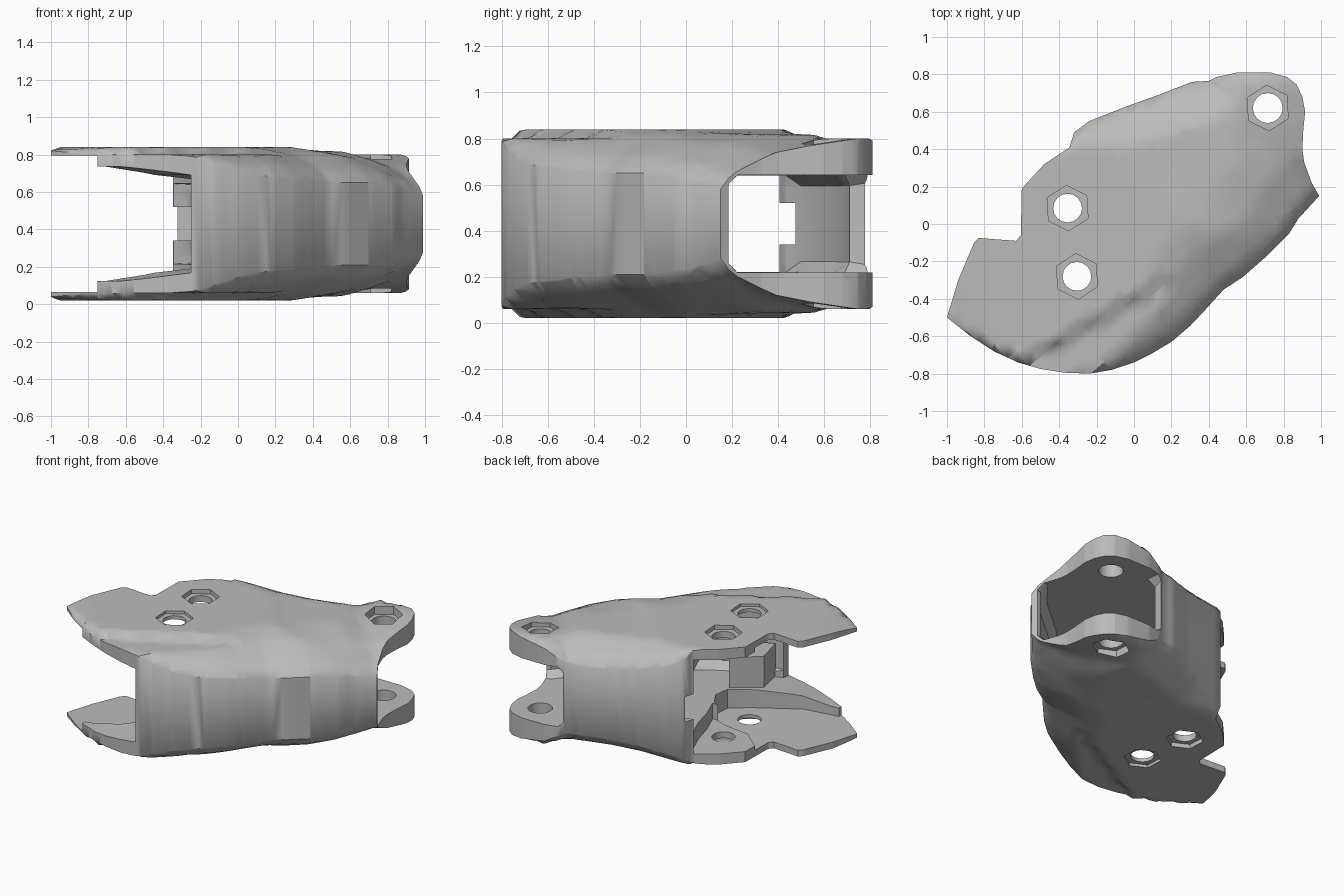
import bpy, bmesh, math
from mathutils import Vector

if "Cube" in bpy.data.objects:
    bpy.data.objects.remove(bpy.data.objects["Cube"])

MID = 0.43
AXIS, SIDE = Vector((.75, .66, 0)), Vector((-.66, .75, 0))
grey = bpy.data.materials.new("plain grey")
grey.diffuse_color = (0.5, 0.5, 0.5, 1)
grey.use_nodes = True
grey.node_tree.nodes["Principled BSDF"].inputs["Base Color"].default_value = grey.diffuse_color

# half height of the shell and of its hollow, along the long axis
OUTER = [(-1.08, .395), (-.9, .412), (-.72, .43), (.12, .43), (.3, .397), (.5, .39), (1.1, .378)]
INNER = [(-1.08, .33), (-.95, .305), (-.72, .262), (-.5, .24), (-.2, .225), (.1, .21), (1.1, .213)]
# rise of the domed faces with distance from the rim
RISE = [(0, 0), (.03, .04), (.067, .07), (.17, .12), (.257, .16), (.4, .19), (.6, .22)]


def sample(table, u):
    if u <= table[0][0]:
        return table[0][1]
    for (a, h), (b, k) in zip(table, table[1:]):
        if u <= b:
            return h + (k - h) * (u - a) / (b - a)
    return table[-1][1]


def stack(name, rings, height=None, cuts=()):
    """Closed solid from equal rings; cuts refine it and height(co) scales its z."""
    bm = bmesh.new()
    loops = [[bm.verts.new(p) for p in r] for r in rings]
    n = len(loops[0])
    for a, b in zip(loops, loops[1:]):
        for i in range(n):
            j = (i + 1) % n
            bm.faces.new((a[i], a[j], b[j], b[i]))
    bm.faces.new(loops[0][::-1])
    bm.faces.new(loops[-1])
    bmesh.ops.triangulate(bm, faces=[f for f in bm.faces if len(f.verts) > 4])
    for direction, d in cuts:
        bmesh.ops.bisect_plane(bm, geom=bm.verts[:] + bm.edges[:] + bm.faces[:], dist=1e-5,
                               plane_co=direction * d / direction.length_squared, plane_no=direction)
    if height:
        for v in bm.verts:
            v.co.z = MID + v.co.z * height(v.co)
        bmesh.ops.triangulate(bm, faces=bm.faces)
    bmesh.ops.recalc_face_normals(bm, faces=bm.faces)
    me = bpy.data.meshes.new(name)
    bm.to_mesh(me)
    bm.free()
    ob = bpy.data.objects.new(name, me)
    bpy.context.collection.objects.link(ob)
    me.materials.append(grey)
    return ob


def inset_ring(pts, amount, t):
    """Ring at level t, each point moved inwards by amount(i)."""
    ring = []
    for i, (x, y) in enumerate(pts):
        a, b = pts[i - 1], pts[(i + 1) % len(pts)]
        d = Vector((b[0] - a[0], b[1] - a[1])).normalized() * amount(i)
        ring.append((x - d.y, y + d.x, t))
    return ring


def prism(name, pts, z0, z1):
    return stack(name, [[(x, y, z) for x, y in pts] for z in (z0, z1)])


def ngon(cx, cy, r, n, turn=0.0):
    return [(cx + r * math.cos(turn + math.tau * i / n), cy + r * math.sin(turn + math.tau * i / n))
            for i in range(n)]


def cut(ob, tool):
    m = ob.modifiers.new("cut", 'BOOLEAN')
    m.operation, m.solver, m.object = 'DIFFERENCE', 'EXACT', tool
    bpy.context.view_layer.objects.active = ob
    bpy.ops.object.modifier_apply(modifier=m.name)
    bpy.data.objects.remove(tool)


# shell outline: x, y, half height of the rim
outline = [(-1, -.5, .39), (-.88, -.595, .38), (-.75, -.68, .375), (-.62, -.74, .37), (-.5, -.775, .37),
           (-.37, -.795, .37), (-.24, -.8, .36), (-.12, -.78, .32), (0, -.74, .28), (.1, -.69, .26),
           (.2, -.63, .25), (.3, -.545, .24), (.38, -.46, .23), (.48, -.35, .22), (.58, -.285, .22),
           (.7, -.18, .22), (.83, -.05, .2), (.88, .03, .19), (.99, .15, .15), (.95, .22, .27),
           (.91, .33, .335), (.9, .4, .355), (.905, .5, .37), (.915, .6, .37), (.9, .68, .37),
           (.87, .745, .37), (.82, .785, .37), (.73, .81, .36), (.55, .81, .33), (.44, .785, .27),
           (.4, .765, .25), (.31, .76, .24), (.13, .69, .25), (-.05, .625, .27), (-.24, .55, .31),
           (-.32, .49, .35), (-.345, .41, .4), (-.48, .32, .43), (-.6, .19, .43), (-.605, -.06, .43),
           (-.63, -.09, .43), (-.83, -.075, .43), (-.855, -.1, .43), (-.94, -.3, .42)]


def shell_height(co):
    best = sample(OUTER, AXIS.dot(co))
    for i, (bx, by, bh) in enumerate(outline):
        ax, ay, ah = outline[i - 1]
        ex, ey = bx - ax, by - ay
        t = ((co.x - ax) * ex + (co.y - ay) * ey) / (ex * ex + ey * ey)
        t = min(1, max(0, t))
        d = math.hypot(co.x - ax - ex * t, co.y - ay - ey * t)
        best = min(best, ah + (bh - ah) * t + sample(RISE, d))
    return best


grid = [(AXIS, -1.1 + .06 * i) for i in range(38)] + [(SIDE, -.75 + .05 * i) for i in range(29)]
shell = stack("shell", [[(x, y, t) for x, y, _ in outline] for t in (-1, 1)], shell_height, grid)

# hollow through the shell, open at both ends, with chamfered inner corners
hollow = [(-.25, -1), (-.25, -.74), (-.1, -.71), (.05, -.65), (.18, -.56), (.36, -.4), (.54, -.22),
          (.8, 0), (.94, .18), (1.2, .22), (1.2, 1), (.44, 1), (.42, .71), (.3, .69), (.12, .63),
          (-.18, .5), (-.26, .43), (-.345, .405), (-.42, .45), (-.6, .6), (-1.3, .5), (-1.3, -1)]
chamfered = set(range(2, 9)) | set(range(12, 16))
cut(shell, stack("hollow_cutter",
                 [inset_ring(hollow, lambda i: .05 if abs(t) == 1 and i in chamfered else 0, t)
                  for t in (-1, -.78, .78, 1)],
                 lambda co: sample(INNER, AXIS.dot(co)), [(AXIS, u) for u, _ in INNER[1:-1]]))

# shallow pockets that thin the two plates at the open end
pocket = [(-.14, -.12), (-.08, -.22), (-.09, -.34), (-.2, -.43), (-.5, -.61), (-.75, -.65), (-.76, -.85),
          (-1.2, -.85), (-1.2, .1), (-.62, .1), (-.46, -.04), (-.25, -.07)]
cut(shell, prism("pocket_cutter", pocket, MID - .365, MID + .365))
boss = [(-.14, -.1), (-.2, .05), (-.24, .2), (-.3, .35), (-.34, .4), (-.5, .6), (-.8, .3), (-.8, -.1)]
cut(shell, prism("boss_cutter", boss, MID - .335, MID + .335))

# notch in the rear edge of the back wall
cut(shell, prism("notch_cutter", [(-.45, .35), (-.2, .35), (-.2, .475), (-.45, .475)], .34, .52))

# bolt holes with hexagonal nut recesses on both faces
for x, y, r, h, depth in ((-.355, .085, .077, .43, .05), (-.305, -.28, .077, .43, .04),
                          (.715, .62, .08, .385, .07)):
    cut(shell, prism("hole_cutter", ngon(x, y, r, 16), -.2, 1.1))
    for s in (-1, 1):
        z = sorted((MID + s * (h - depth), MID + s * (h + .2)))
        cut(shell, prism("hex_cutter", ngon(x, y, .122, 6, math.pi / 2 + .06), *z))

# inner block behind the front wall
block = prism("inner_block", [(-.25, -.52), (-.2, -.72), (.08, -.62), (-.08, -.37)], .1, .41)
cut(block, prism("block_hole_cutter", ngon(-.13, -.5, .035, 12), .3, .6))

for ob in (shell, block):
    bpy.ops.object.select_all(action='DESELECT')
    ob.select_set(True)
    bpy.context.view_layer.objects.active = ob
    bpy.ops.object.shade_smooth_by_angle(angle=math.radians(40))
